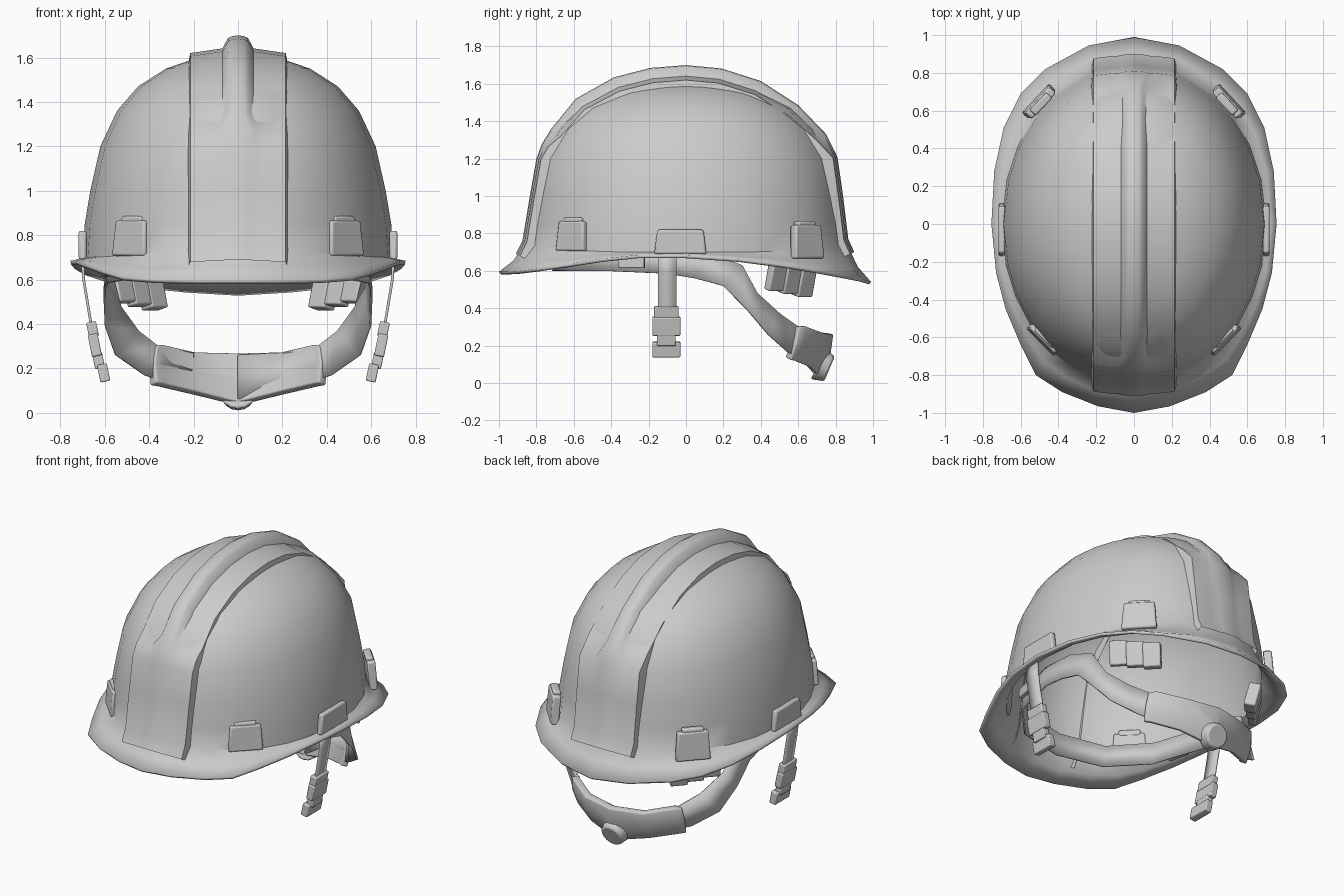
import bpy, bmesh, math
from mathutils import Vector, Matrix

cube = bpy.data.objects.get("Cube")
if cube:
    bpy.data.objects.remove(cube, do_unlink=True)

grey = bpy.data.materials.new("light grey plastic")
grey.use_nodes = True
GREY = (0.6, 0.6, 0.6, 1)
grey.diffuse_color = GREY
grey.node_tree.nodes["Principled BSDF"].inputs["Base Color"].default_value = GREY


def finish(name, bm, thickness=0, bevel=0, offset=-1, angle=35):
    """Turn a bmesh into a named, smooth-shaded object."""
    bmesh.ops.recalc_face_normals(bm, faces=bm.faces)
    mesh = bpy.data.meshes.new(name)
    bm.to_mesh(mesh)
    bm.free()
    obj = bpy.data.objects.new(name, mesh)
    bpy.context.collection.objects.link(obj)
    mesh.materials.append(grey)
    if thickness:
        mod = obj.modifiers.new("thickness", 'SOLIDIFY')
        mod.thickness = thickness
        mod.offset = offset
    if bevel:
        mod = obj.modifiers.new("rounding", 'BEVEL')
        mod.width = bevel
        mod.segments = 2
    bpy.ops.object.select_all(action='DESELECT')
    obj.select_set(True)
    bpy.context.view_layer.objects.active = obj
    bpy.ops.object.shade_smooth_by_angle(angle=math.radians(angle))
    return obj


def skin(bm, rows, closed=False):
    """Bridge rows of points with quads and return the vertex rows."""
    grid = [[bm.verts.new(p) for p in row] for row in rows]
    for a, b in zip(grid, grid[1:]):
        n = len(a)
        for i in range(n if closed else n - 1):
            j = (i + 1) % n
            bm.faces.new((a[i], a[j], b[j], b[i]))
    return grid


def mirrored(half):
    """Extend a list of points running from x = 0 to x = 0 or outwards."""
    return [(-x, y, z) for x, y, z in reversed(half) if x > 0] + list(half)


# Shell and brim: elliptical rings flaring into the brim outline
outline = [(0, -1, .595), (.19, -.965, .595), (.38, -.89, .60), (.52, -.80, .612),
           (.60, -.64, .635), (.68, -.45, .665), (.73, -.26, .685), (.755, 0, .685),
           (.74, .28, .665), (.69, .51, .635), (.60, .69, .605), (.47, .82, .58),
           (.24, .945, .555), (0, .99, .54)]
rim = [Vector(p) for p in outline]
rim += [Vector((-x, y, z)) for x, y, z in outline[-2:0:-1]]
dirs = [Vector((p.x / .75, p.y, 0)).normalized() for p in rim]
base = [Vector((.70 * d.x, .86 * d.y, .70 + .045 * d.y ** 4)) for d in dirs]
middle = [b.lerp(r, .45) - Vector((0, 0, .15 * (b.z - r.z))) for b, r in zip(base, rim)]
levels = [(.85, .69, .845), (1.0, .665, .82), (1.2, .62, .785), (1.36, .545, .69),
          (1.47, .45, .57), (1.55, .325, .41), (1.60, .18, .22)]
rings = [rim, middle, base]
rings += [[(rx * d.x, ry * d.y, z) for d in dirs] for z, rx, ry in levels]
bm = bmesh.new()
grid = skin(bm, rings, closed=True)
crown = bm.verts.new((0, 0, 1.62))
for i, v in enumerate(grid[-1]):
    bm.faces.new((v, grid[-1][(i + 1) % len(rim)], crown))
finish("helmet_shell", bm, thickness=.018)

# Raised band with central ridge, running over the crown into flat end panels
path = [(-.91, .69, 0, .09), (-.875, .76, 0, .09), (-.835, 1.0, 0, .09), (-.80, 1.2, 0, .09),
        (-.77, 1.28, .012, .08), (-.72, 1.36, .04, .05), (-.59, 1.52, .05, .045),
        (-.385, 1.635, .055, .045), (-.19, 1.685, .055, .045), (0, 1.70, .055, .045),
        (.19, 1.682, .055, .045), (.40, 1.615, .055, .045), (.60, 1.486, .05, .045),
        (.75, 1.33, .035, .05), (.81, 1.21, 0, .08), (.84, 1.0, 0, .09),
        (.868, .77, 0, .09), (.90, .70, 0, .09)]
rows = []
for i, (y, z, h, w) in enumerate(path):
    a, b = path[max(i - 1, 0)], path[min(i + 1, len(path) - 1)]
    n = Vector((0, a[1] - b[1], b[0] - a[0])).normalized()
    half = [(0, 0), (w * .6, -.004), (w, -.012), (w + .025, -.012 - h * .85),
            (.215, -.025 - h), (.23, -.10 - h)]
    section = [(-x, d) for x, d in half[:0:-1]] + half
    rows.append([Vector((x, y, z)) + n * d for x, d in section])
bm = bmesh.new()
skin(bm, rows)
finish("crown_band", bm, angle=40)

# Headband dropping behind the ears to the nape
top = [(0, -.68, .73), (.3, -.62, .73), (.5, -.4, .73), (.575, -.12, .72), (.58, .12, .70),
       (.57, .3, .63), (.53, .38, .48), (.45, .5, .37), (.36, .6, .30), (.2, .7, .27), (0, .74, .26)]
low = [(0, -.71, .60), (.3, -.64, .60), (.5, -.43, .60), (.59, -.1, .585), (.60, .05, .56),
       (.60, .2, .52), (.595, .33, .39), (.55, .44, .26), (.42, .54, .17), (.22, .65, .10), (0, .69, .06)]
bm = bmesh.new()
skin(bm, [mirrored(top), mirrored(low)])
bmesh.ops.remove_doubles(bm, verts=bm.verts, dist=.0001)
finish("headband", bm, thickness=.012, offset=0)

# Nape pad with adjusting knob
pad_top = [(0, .765, .265), (.2, .72, .27), (.35, .625, .305), (.38, .59, .30)]
pad_mid = [(0, .75, .15), (.2, .70, .18), (.36, .61, .22), (.39, .575, .22)]
pad_low = [(0, .70, .04), (.2, .655, .09), (.35, .57, .125), (.38, .545, .13)]
bm = bmesh.new()
skin(bm, [mirrored(p) for p in (pad_top, pad_mid, pad_low)])
finish("nape_pad", bm, thickness=.045, bevel=.008, offset=0)

bm = bmesh.new()
axis = Vector((0, .9, -.38))
bmesh.ops.create_cone(bm, cap_ends=True, segments=16, radius1=.09, radius2=.072, depth=.07,
                      matrix=Matrix.Translation((0, .735, .09)) @ axis.to_track_quat('Z', 'Y').to_matrix().to_4x4())
finish("adjusting_knob", bm, bevel=.01)


def block(bm, centre, size, turn=0, lean=0, taper=1):
    """Add a box: width along local x, depth along y, turned about z and leant about x."""
    m = (Matrix.Translation(centre) @ Matrix.Rotation(turn, 4, 'Z')
         @ Matrix.Rotation(lean, 4, 'X') @ Matrix.Diagonal((*size, 1)))
    for v in bmesh.ops.create_cube(bm, size=1)["verts"]:
        if v.co.z > 0:
            v.co.x *= taper
        v.co = m @ v.co


for side, s in (("left", 1), ("right", -1)):
    # Clips around the base of the shell
    clips = [("front", (.475, -.605, .785), (.21, .05, .16), 45, .08),
             ("back", (.50, .645, .755), (.21, .05, .18), 133, .08),
             ("side", (.70, -.03, .755), (.28, .035, .13), 90, 0)]
    for spot, (x, y, z), size, turn, lean in clips:
        bm = bmesh.new()
        t = math.radians(turn) * s
        block(bm, (s * x, y, z), size, t, -lean if spot != "side" else 0, .88)
        if spot != "side":
            # hooked lip over the top of the clip
            block(bm, (s * x * .985, y * .985, z + size[2] / 2), (.13, .045, .04), t, -lean)
        finish(f"{spot}_{side}_clip", bm, bevel=.01)

    # Pleated suspension bracket under the back of the brim
    bm = bmesh.new()
    t = math.radians(133) * s
    for k in (-1, 0, 1):
        along = Vector((-.68, .73, 0)) * k * .10
        c = Vector((.455, .555, .555)) + along
        block(bm, (s * c.x, c.y, c.z - .015 * k), (.105, .06 + .012 * k, .15), t, .25)
    finish(f"back_{side}_bracket", bm, bevel=.008)

    # Small front bracket tucked inside the shell
    bm = bmesh.new()
    block(bm, (s * .585, -.29, .645), (.14, .03, .06), math.radians(78) * s)
    finish(f"front_{side}_bracket", bm, bevel=.006)

    # Chin strap and its buckle
    bm = bmesh.new()
    edge = [(.70, .68), (.695, .60), (.665, .42), (.65, .32)]
    skin(bm, [[(s * x, y, z) for x, z in edge] for y in (-.15, -.05)])
    finish(f"{side}_chin_strap", bm, thickness=.012, offset=0)

    bm = bmesh.new()
    tilt = -.2 * s
    parts = [(.655, .375, .13, .07), (.645, .305, .15, .10), (.628, .235, .10, .07), (.605, .18, .15, .08)]
    for x, z, w, h in parts:
        block(bm, (s * x, -.105, z), (w, .045, h), math.radians(90) * s, .2)
    finish(f"{side}_buckle", bm, bevel=.006)
